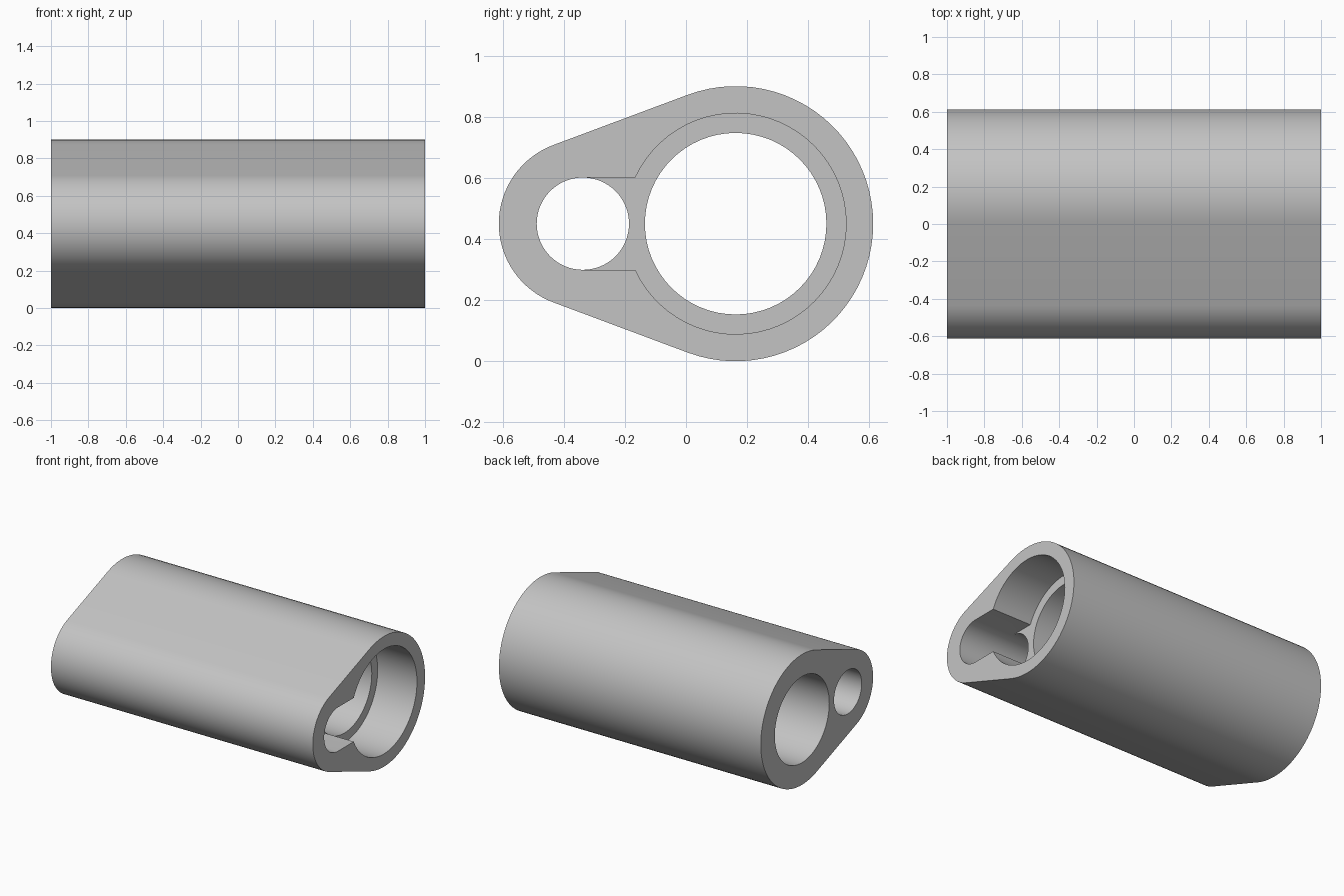
import bpy
import bmesh
from math import sin, cos, pi, asin
from mathutils import Vector

cube = bpy.data.objects.get("Cube")
if cube:
    bpy.data.objects.remove(cube, do_unlink=True)

MID_Z = 0.45
BIG_Y, SMALL_Y = 0.1625, -0.3375
BIG_R, SMALL_R = 0.45, 0.275            # outer lobes
BORE_R, SIDE_R, RECESS_R = 0.297, 0.151, 0.3615
END, FLOOR = 1.0, 0.7                   # end face and recess floor


def arc(y, r, start, stop, steps):
    """Points (y, z) along an arc, both ends included."""
    return [(y + r * cos(a), MID_Z + r * sin(a))
            for a in (start + (stop - start) * i / steps for i in range(steps + 1))]


def circle(y, r, steps=64):
    return arc(y, r, 0, 2 * pi, steps)[:-1]


# Profiles
tangent = pi / 2 + asin((BIG_R - SMALL_R) / (BIG_Y - SMALL_Y))
outline = (arc(BIG_Y, BIG_R, -tangent, tangent, 48)
           + arc(SMALL_Y, SMALL_R, tangent, 2 * pi - tangent, 32))
main_bore = circle(BIG_Y, BORE_R)
side_bore = circle(SMALL_Y, SIDE_R)
neck = pi - asin(SIDE_R / RECESS_R)
recess_arc = arc(BIG_Y, RECESS_R, -neck, neck, 56)
recess = recess_arc + arc(SMALL_Y, SIDE_R, pi / 2, 3 * pi / 2, 32)
recess_floor = recess_arc + arc(SMALL_Y, SIDE_R, pi / 2, -pi / 2, 32)

bm = bmesh.new()


def ring(profile, x):
    return [bm.verts.new((x, y, z)) for y, z in profile]


def wall(profile, x0, x1):
    a, b = ring(profile, x0), ring(profile, x1)
    for i in range(len(a)):
        j = (i + 1) % len(a)
        bm.faces.new((a[i], a[j], b[j], b[i]))


def cap(x, *profiles):
    """Flat face: first profile is the border, the rest are holes."""
    edges = []
    for profile in profiles:
        v = ring(profile, x)
        edges += [bm.edges.new((v[i - 1], v[i])) for i in range(len(v))]
    bmesh.ops.triangle_fill(bm, edges=edges, use_beauty=True,
                            use_dissolve=False, normal=Vector((1, 0, 0)))


# Outer shell, bores and recess
wall(outline, -END, END)
wall(main_bore, -END, FLOOR)
wall(side_bore, -END, FLOOR)
wall(recess, FLOOR, END)

# End faces and recess floor
cap(END, outline, recess)
cap(FLOOR, recess_floor, main_bore)
cap(-END, outline, main_bore, side_bore)

bmesh.ops.remove_doubles(bm, verts=bm.verts[:], dist=0.0001)
bmesh.ops.recalc_face_normals(bm, faces=bm.faces[:])

mesh = bpy.data.meshes.new("sleeve_body")
bm.to_mesh(mesh)
bm.free()
body = bpy.data.objects.new("sleeve_body", mesh)
bpy.context.collection.objects.link(body)

# Plain grey material
grey = bpy.data.materials.new("plain_grey")
grey.use_nodes = True
colour = (0.55, 0.55, 0.55, 1)
grey.diffuse_color = colour
for node in grey.node_tree.nodes:
    if node.type == 'BSDF_PRINCIPLED':
        node.inputs["Base Color"].default_value = colour
mesh.materials.append(grey)

bpy.ops.object.select_all(action='DESELECT')
body.select_set(True)
bpy.context.view_layer.objects.active = body
bpy.ops.object.shade_smooth_by_angle(angle=pi / 6)
